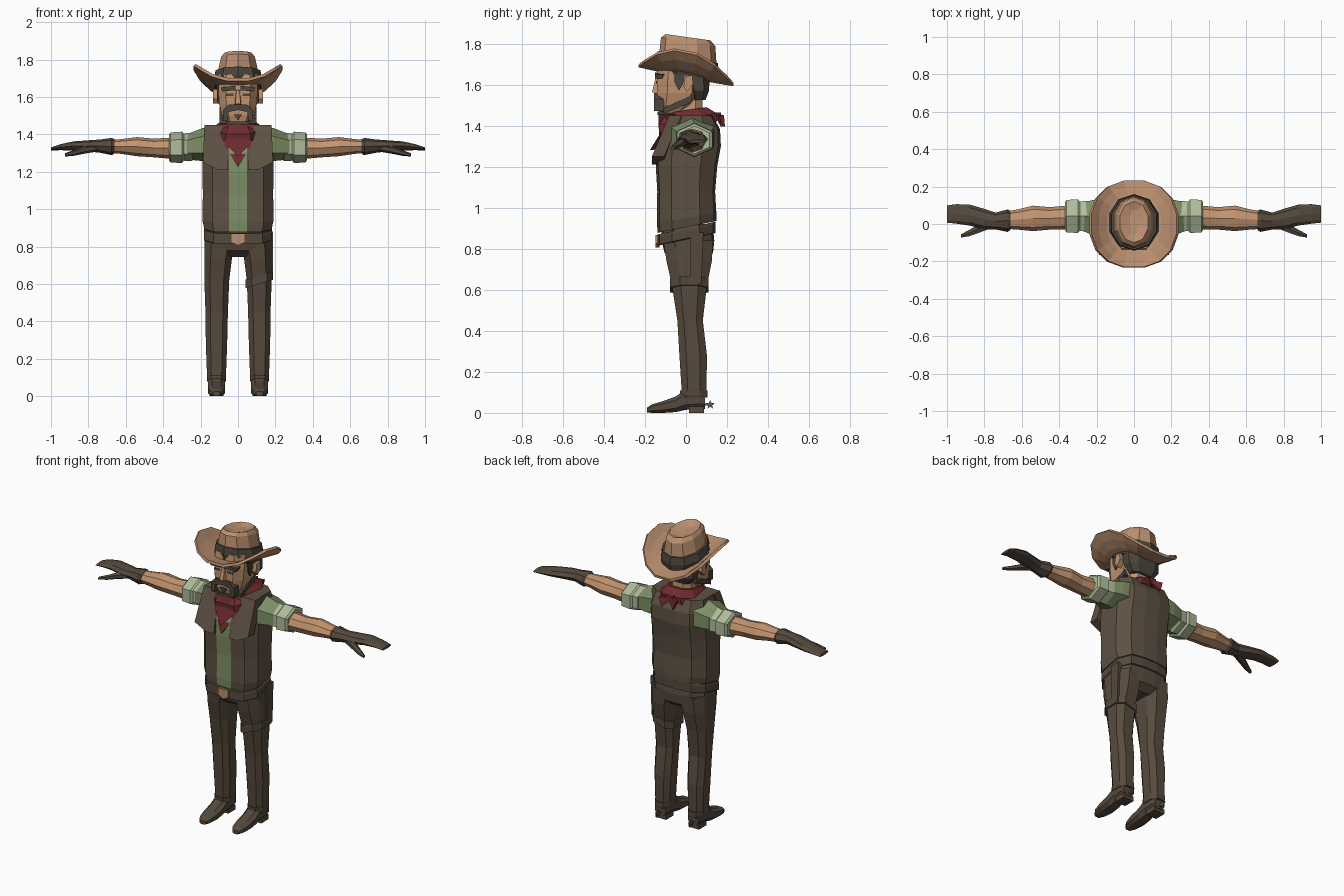
import bpy, bmesh, math


def colour(name, hexa):
    m = bpy.data.materials.new(name)
    lin = []
    for i in (0, 2, 4):
        c = int(hexa[i:i + 2], 16) / 255
        lin.append(c / 12.92 if c < 0.04 else ((c + 0.055) / 1.055) ** 2.4)
    m.diffuse_color = (*lin, 1)
    return m


HAT = colour("hat tan", "BC9070")
SKIN = colour("skin", "C3946F")
HAIR = colour("dark hair", "4C463D")
RED = colour("scarf red", "702B2F")
VEST = colour("vest brown", "5E5143")
PANTS = colour("trouser brown", "584B3E")
GREEN = colour("shirt green", "7F9166")
PALE = colour("cuff pale green", "B0BC9A")
LEATHER = colour("dark leather", "55493D")
METAL = colour("spur metal", "5C5A4E")

# unit cross-sections
OCT = [(.55, -1), (1, -.5), (1, .5), (.55, 1), (-.55, 1), (-1, .5), (-1, -.5), (-.55, -1)]
HALF = [(.26, -1), (.72, -.92), (1, -.5), (1, .45), (.7, .92), (.26, 1)]
BODY = HALF + [(-x, y) for x, y in reversed(HALF)]
FACE = [(.62, -1), (1, -.55), (1, .5), (.5, 1), (-.5, 1), (-1, .5), (-1, -.55), (-.62, -1)]


def circle(n, power=1.0, phase=0.0):
    out = []
    for i in range(n):
        a = 2 * math.pi * i / n + phase
        c, s = math.cos(a), math.sin(a)
        out.append((math.copysign(abs(c) ** power, c), math.copysign(abs(s) ** power, s)))
    return out


def ring(z, x0, x1, y0, y1, plan=OCT, ty=0.0, tx=0.0):
    """Horizontal section filling a box, optionally tilted."""
    cx, cy, hx, hy = (x0 + x1) / 2, (y0 + y1) / 2, (x1 - x0) / 2, (y1 - y0) / 2
    return [(cx + u * hx, cy + v * hy, z + ty * (cy + v * hy) + tx * u * hx) for u, v in plan]


def xring(x, cy, cz, ry, rz, plan):
    """Section across the x axis, for arms."""
    return [(x, cy + u * ry, cz + v * rz) for u, v in plan]


def loft(name, rings, mat, mirror=False, cap=True):
    bm = bmesh.new()
    rows = [[bm.verts.new(p) for p in r] for r in rings]
    n = len(rows[0])
    for a, b in zip(rows, rows[1:]):
        for i in range(n):
            j = (i + 1) % n
            bm.faces.new((a[i], a[j], b[j], b[i]))
    if cap:
        bm.faces.new(rows[0])
        bm.faces.new(rows[-1])
    bmesh.ops.recalc_face_normals(bm, faces=bm.faces)
    me = bpy.data.meshes.new(name)
    bm.to_mesh(me)
    bm.free()
    me.materials.append(mat)
    ob = bpy.data.objects.new(name, me)
    bpy.context.collection.objects.link(ob)
    if mirror:
        ob.modifiers.new("mirror", 'MIRROR')
    return ob


def box(name, x0, x1, y0, y1, z0, z1, mat, mirror=False):
    sq = [(x0, y0), (x1, y0), (x1, y1), (x0, y1)]
    return loft(name, [[(x, y, z) for x, y in sq] for z in (z0, z1)], mat, mirror)


def front_plate(name, pts, yfun, t, mat, mirror=False):
    """Outline in x, z extruded along y."""
    return loft(name, [[(x, yfun(z) + d, z) for x, z in pts] for d in (0, t)], mat, mirror)


def side_plate(name, pts, x0, x1, mat, mirror=True):
    """Outline in y, z extruded along x."""
    return loft(name, [[(x, y, z) for y, z in pts] for x in (x0, x1)], mat, mirror)


# --- vest body with the shirt showing down the front ---
torso = loft("vest", [
    ring(.905, -.18, .18, -.138, .148, BODY, ty=.2),
    ring(.95, -.19, .19, -.142, .148, BODY, ty=.15),
    ring(1.08, -.188, .188, -.14, .142, BODY),
    ring(1.2, -.19, .19, -.147, .152, BODY),
    ring(1.3, -.19, .19, -.145, .17, BODY),
    ring(1.38, -.188, .188, -.115, .166, BODY),
    ring(1.45, -.175, .175, -.065, .13, BODY)], VEST)
torso.data.materials.append(GREEN)
for f in torso.data.polygons:
    if f.center.y < -.05 and abs(f.center.x) < .02 and f.normal.y < -.3:
        f.material_index = 1
front_plate("chest_flaps", [(.052, 1.21), (.11, 1.212), (.187, 1.25), (.18, 1.45), (.085, 1.45), (.06, 1.32)],
            lambda z: -.166 + max(0, z - 1.25) * .42, .06, VEST, True)

# --- belt and buckle ---
loft("belt", [ring(z, -h, h, -.14, .143, BODY, ty=.22) for z, h in ((.845, .178), (.85, .183), (.89, .183), (.9, .178))],
     LEATHER)
front_plate("buckle", [(-.035, .825), (0, .805), (.035, .825), (.035, .868), (-.035, .868)],
            lambda z: -.148, .02, HAT)

# --- trousers ---
loft("hips", [ring(.92, -.17, .17, -.12, .13, BODY), ring(.84, -.178, .178, -.12, .138, BODY),
              ring(.78, -.176, .176, -.104, .132, BODY), ring(.745, -.12, .12, -.06, .09, BODY)], PANTS)
loft("legs", [ring(.84, .01, .178, -.11, .132), ring(.74, .032, .18, -.095, .126),
              ring(.62, .047, .18, -.068, .102), ring(.45, .054, .174, -.042, .082),
              ring(.28, .058, .172, -.032, .102), ring(.12, .064, .166, -.022, .1),
              ring(.085, .066, .164, -.02, .098)], PANTS, True)

# holster strap on one thigh with its hanger
loft("thigh_strap", [ring(z, .04, .188, -.077, .11, tx=.3) for z in (.6, .645)], LEATHER)
side_plate("strap_hanger", [(.02, .63), (.02, .88), (.085, .88), (.075, .63)], .165, .188, LEATHER, False)

# --- boots and spurs ---
def yring(y, hw, z0, z1):
    return [(.115 + u * hw, y, (z0 + z1) / 2 + v * (z1 - z0) / 2) for u, v in OCT]


loft("boots", [yring(-.19, .02, .002, .026), yring(-.165, .036, 0, .042), yring(-.11, .046, 0, .058),
               yring(-.05, .046, .004, .08), yring(.0, .044, .015, .115), yring(.06, .043, .018, .12),
               yring(.092, .036, .02, .115)], LEATHER, True)
box("boot_heels", .078, .152, .015, .088, 0, .03, LEATHER, True)
loft("boot_tops", [ring(z, .115 - h, .115 + h, -.03, .105) for z, h in ((.075, .047), (.085, .051), (.11, .051))],
     LEATHER, True)
box("spur_shanks", .11, .12, .08, .118, .035, .045, METAL, True)
side_plate("spur_stars", [(.118 + r * math.sin(i * math.pi / 5), .04 + r * math.cos(i * math.pi / 5))
                          for i in range(10) for r in [(.023, .01)[i % 2]]], .111, .119, METAL)

# --- arms: shirt sleeve, rolled cuff, forearm, glove ---
HEX, C8 = circle(6, phase=math.pi / 2), circle(8)
loft("sleeves", [xring(.13, .03, 1.35, .125, .098, HEX), xring(.19, .032, 1.345, .118, .088, HEX),
                 xring(.285, .04, 1.332, .085, .065, HEX)], GREEN, True)
loft("rolled_cuffs", [xring(.235, .042, 1.332, .078, .068, HEX), xring(.25, .042, 1.332, .095, .076, HEX),
                      xring(.29, .042, 1.332, .09, .073, HEX), xring(.3, .042, 1.33, .104, .084, HEX),
                      xring(.36, .042, 1.33, .1, .08, HEX), xring(.37, .042, 1.33, .085, .068, HEX)], PALE, True)
loft("forearms", [xring(.33, .035, 1.325, .066, .058, C8), xring(.45, .03, 1.327, .06, .05, C8),
                  xring(.54, .03, 1.334, .068, .051, C8), xring(.62, .024, 1.335, .054, .04, C8),
                  xring(.7, .02, 1.335, .045, .032, C8)], SKIN, True)
loft("gloves", [xring(.66, .018, 1.335, .05, .038, C8), xring(.675, .018, 1.335, .06, .046, C8),
                xring(.74, .016, 1.337, .045, .035, C8), xring(.8, .026, 1.338, .055, .03, C8),
                xring(.88, .048, 1.338, .056, .024, C8), xring(.95, .054, 1.331, .052, .016, C8),
                xring(1.0, .053, 1.322, .046, .008, C8)], LEATHER, True)
loft("glove_thumbs", [xring(.75, .005, 1.33, .025, .022, HEX), xring(.83, -.025, 1.315, .026, .02, HEX),
                      xring(.88, -.048, 1.3, .02, .015, HEX), xring(.925, -.064, 1.29, .01, .009, HEX)],
     LEATHER, True)

# --- neck scarf ---
loft("scarf_collar", [ring(1.39, -.125, .125, -.13, .15, ty=.2), ring(1.43, -.12, .12, -.135, .15, ty=.2),
                      ring(1.475, -.08, .08, -.09, .1, ty=.15)], RED)
for name, w, top, tip, y in (("scarf_front", .1, 1.44, 1.225, -.168), ("scarf_fold", .09, 1.455, 1.28, -.176)):
    loft(name, [[(-w, -.07, top), (0, -.135, top + .005), (w, -.07, top), (.07, -.13, top - .1),
                 (0, y, tip), (-.07, -.13, top - .1)],
                [(-w, -.03, top), (0, -.05, top), (w, -.03, top), (.05, -.05, top - .1),
                 (0, y + .04, tip + .005), (-.05, -.05, top - .1)]], RED)
box("scarf_knot", -.022, .022, .12, .17, 1.425, 1.465, RED)
loft("scarf_tails", [[(.0, .15, 1.455), (.0, .165, 1.455), (.0, .165, 1.43), (.0, .15, 1.43)],
                     [(.06, .165, 1.45), (.06, .185, 1.45), (.04, .19, 1.395), (.04, .17, 1.395)]], RED, True)

# --- head and facial hair ---
loft("neck", [ring(1.38, -.07, .07, -.05, .085), ring(1.54, -.065, .065, -.06, .08)], SKIN)
loft("head", [ring(1.458, -.06, .06, -.125, -.01, FACE), ring(1.5, -.085, .085, -.138, .04, FACE),
              ring(1.56, -.1, .1, -.142, .085, FACE), ring(1.63, -.105, .105, -.142, .095, FACE),
              ring(1.72, -.105, .105, -.132, .095, FACE)], SKIN)
loft("hair", [ring(1.525, -.075, .075, .03, .095), ring(1.57, -.108, .108, .015, .112),
              ring(1.65, -.114, .114, -.01, .116), ring(1.7, -.112, .112, -.02, .11)], HAIR)
side_plate("sideburns", [(-.065, 1.69), (-.055, 1.61), (-.035, 1.57), (-.012, 1.61), (0, 1.69)], .095, .112, HAIR)
side_plate("jaw_beard", [(-.11, 1.458), (-.11, 1.485), (.03, 1.55), (.03, 1.515)], .065, .098, HAIR)
side_plate("ears", [(-.012, 1.59), (-.005, 1.64), (.03, 1.645), (.035, 1.6), (.005, 1.565)], .095, .134, SKIN)
front_plate("moustache", [(0, 1.56), (.05, 1.558), (.08, 1.53), (.08, 1.47), (.055, 1.47), (.05, 1.52), (0, 1.53)],
            lambda z: -.156, .05, HAIR, True)
front_plate("chin_tuft", [(-.022, 1.505), (.022, 1.505), (0, 1.475)], lambda z: -.148, .03, HAIR)
front_plate("chin_beard", [(-.06, 1.452), (.06, 1.452), (.065, 1.468), (-.065, 1.468)], lambda z: -.138, .06, HAIR)
front_plate("eyebrows", [(.012, 1.635), (.085, 1.63), (.092, 1.65), (.015, 1.66)], lambda z: -.152, .06, HAIR, True)
front_plate("eyes", [(.025, 1.605), (.065, 1.605), (.065, 1.618), (.025, 1.618)], lambda z: -.145, .008, HAIR, True)
loft("nose", [[(-.02, -.13, 1.555), (.02, -.13, 1.555), (.014, -.166, 1.563), (-.014, -.166, 1.563)],
              [(-.012, -.13, 1.64), (.012, -.13, 1.64), (.008, -.148, 1.635), (-.008, -.148, 1.635)]], SKIN)

# --- hat: curled brim, band and creased crown ---
OVAL = circle(16, .88, math.pi / 16)
brim_rings = []
for t in (0, .35, .7, 1):
    rx, ry = .105 + .131 * t, .12 + .115 * t
    brim_rings.append([(u * rx, v * ry, 1.643 - .2 * v * ry + .12 * (abs(u * rx) / .235) ** 2.5)
                       for u, v in OVAL])
brim = loft("hat_brim", brim_rings, HAT, cap=False)
sol = brim.modifiers.new("thickness", 'SOLIDIFY')
sol.thickness, sol.offset = .016, 0

C10 = circle(10, .95, math.pi / 10)
loft("hat_band", [ring(1.645, -.125, .125, -.137, .152, C10, ty=-.2),
                  ring(1.69, -.136, .136, -.143, .16, C10, ty=-.2),
                  ring(1.735, -.125, .125, -.138, .155, C10, ty=-.2)], HAIR)
loft("hat_crown", [ring(1.71, -.118, .118, -.132, .15, C10, ty=-.2),
                   ring(1.81, -.094, .094, -.122, .143, C10, ty=-.16),
                   ring(1.832, -.078, .078, -.1, .12, C10, ty=-.14),
                   ring(1.812, -.022, .022, -.06, .08, C10, ty=-.1)], HAT)
